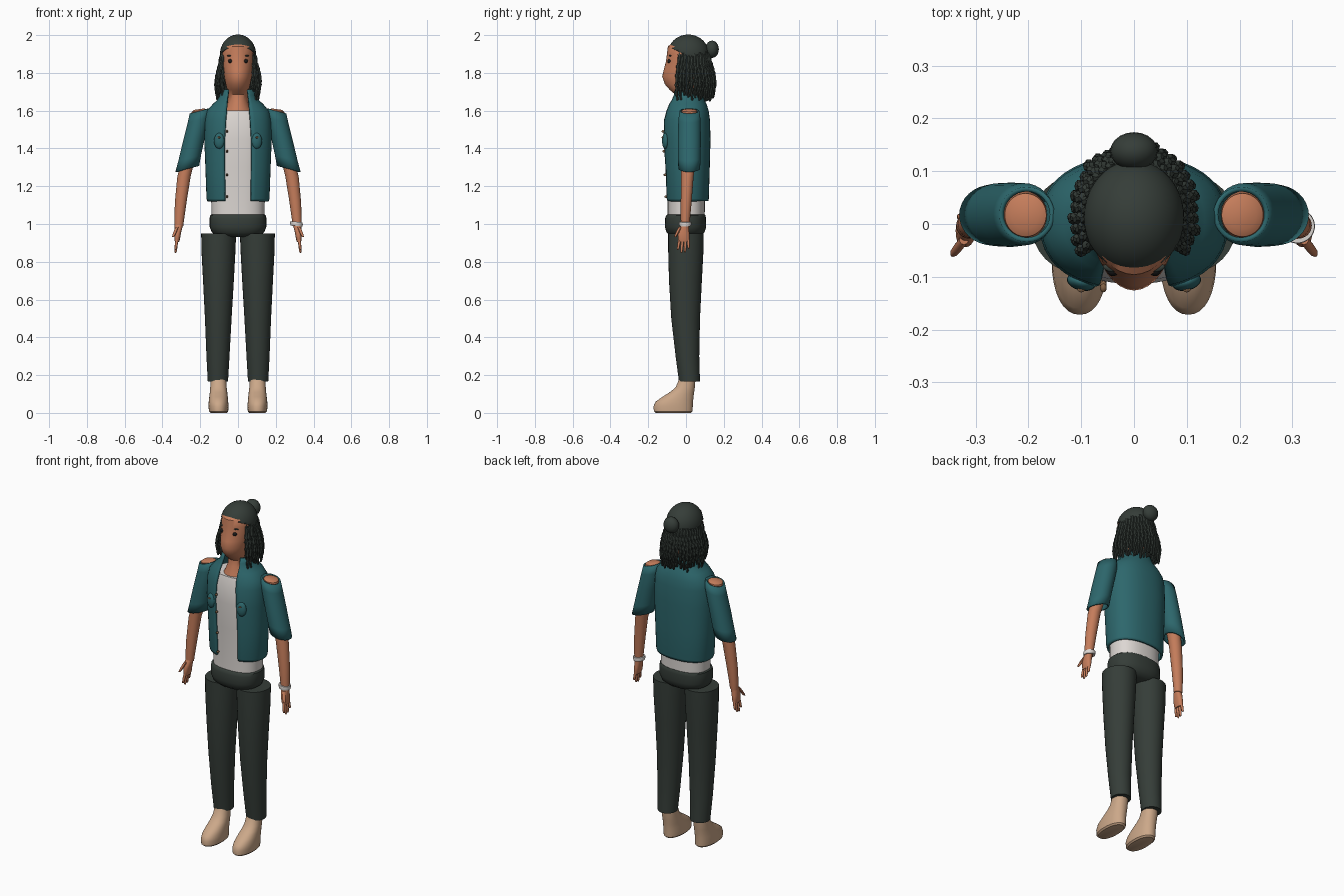
import bpy, bmesh, math, random
from mathutils import Matrix, Vector

random.seed(4)
if "Cube" in bpy.data.objects:
    bpy.data.objects.remove(bpy.data.objects["Cube"])
parts = []


def material(name, *rgb):
    m = bpy.data.materials.new(name)
    m.use_nodes = True
    m.diffuse_color = (*rgb, 1)
    bsdf = next(n for n in m.node_tree.nodes if n.type == 'BSDF_PRINCIPLED')
    bsdf.inputs["Base Color"].default_value = (*rgb, 1)
    bsdf.inputs["Roughness"].default_value = 0.8
    return m


TEAL = material("teal cloth", 0.026, 0.135, 0.15)
DARK = material("dark green grey", 0.036, 0.047, 0.04)
SKIN = material("skin", 0.56, 0.205, 0.105)
BEIGE = material("beige shoe", 0.6, 0.39, 0.25)
WHITE = material("off white", 0.72, 0.68, 0.65)
BROWN = material("brown button", 0.22, 0.12, 0.06)
BLACK = material("black eye", 0.01, 0.01, 0.01)


def finish(name, bm, mat, mirror=False, thick=0):
    bmesh.ops.recalc_face_normals(bm, faces=bm.faces)
    me = bpy.data.meshes.new(name)
    bm.to_mesh(me)
    bm.free()
    me.materials.append(mat)
    ob = bpy.data.objects.new(name, me)
    bpy.context.collection.objects.link(ob)
    if thick:
        mod = ob.modifiers.new("thickness", 'SOLIDIFY')
        mod.thickness, mod.offset = thick, 0
    if mirror:
        ob.modifiers.new("mirror", 'MIRROR').use_mirror_merge = False
    parts.append(ob)
    return ob


def skin_rings(bm, rings, closed=True, caps=True):
    """Join rows of points into a surface."""
    rows = [[bm.verts.new(p) for p in r] for r in rings]
    n = len(rows[0])
    for a, b in zip(rows, rows[1:]):
        for i in range(n if closed else n - 1):
            j = (i + 1) % n
            bm.faces.new((a[i], a[j], b[j], b[i]))
    if caps:
        bm.faces.new(rows[0])
        bm.faces.new(rows[-1])


def signed_pow(v, p):
    return math.copysign(abs(v) ** p, v)


def ring(z, x0, x1, y0, y1, e=2, n=32, start=0, slope=0):
    """Rounded outline at height z; start leaves a gap at the front."""
    pts = []
    for i in range(n):
        t = start + (2 * math.pi - 2 * start) * i / (n - 1 if start else n)
        dx = (x1 - x0) / 2 * signed_pow(math.sin(t), 2 / e)
        dy = -(y1 - y0) / 2 * signed_pow(math.cos(t), 2 / e)
        pts.append(((x0 + x1) / 2 + dx, (y0 + y1) / 2 + dy, z + slope * dx))
    return pts


def loft(name, mat, rows, e=2, n=32, slope=0, mirror=False, thick=0):
    bm = bmesh.new()
    skin_rings(bm, [ring(*r, e=e, n=n, slope=slope) for r in rows], caps=not thick)
    return finish(name, bm, mat, mirror, thick)


def centred(rows):
    return [(z, -rx, rx, y0, y1) for z, rx, y0, y1 in rows]


def ball(name, mat, loc, size, mirror=False, turn=0, seg=20):
    bm = bmesh.new()
    m = Matrix.Translation(loc) @ Matrix.Rotation(turn, 4, 'Z') @ Matrix.Diagonal((*size, 1))
    bmesh.ops.create_uvsphere(bm, u_segments=seg, v_segments=seg // 2, radius=1, matrix=m)
    return finish(name, bm, mat, mirror)


def digit(name, base, tip, r):
    """Round-ended finger."""
    a, b = Vector(base), Vector(tip)
    rows = []
    for t, k in ((0, 1), (0.5, 1), (0.85, 0.85), (0.96, 0.6), (1, 0.2)):
        p = a.lerp(b, t)
        rows.append((p.z, p.x - r * k, p.x + r * k, p.y - r * k, p.y + r * k))
    loft(name, SKIN, rows, n=10, mirror=True)


# Shoes, trousers and hips
loft("shoes", BEIGE, [
    (0, .06, .146, -.16, .025), (.008, .052, .154, -.17, .034), (.035, .05, .156, -.172, .036),
    (.06, .052, .155, -.16, .037), (.085, .054, .152, -.125, .04), (.11, .057, .149, -.085, .043),
    (.135, .06, .147, -.055, .047), (.18, .062, .145, -.036, .05)], e=2.2, mirror=True)
loft("trouser_legs", DARK, [
    (.165, .053, .16, -.037, .074), (.3, .045, .167, -.055, .07), (.5, .034, .175, -.078, .074),
    (.7, .022, .185, -.09, .084), (.85, .014, .193, -.094, .092), (.95, .01, .195, -.094, .094)],
    mirror=True)
loft("hips", DARK, centred([
    (.93, .07, -.06, .06), (.938, .11, -.085, .08), (.955, .138, -.103, .098),
    (.985, .15, -.112, .107), (1.03, .15, -.11, .105), (1.045, .148, -.106, .104),
    (1.05, .142, -.1, .1)]), e=2.4)

# Shirt under the jacket
loft("shirt", WHITE, centred([
    (1.04, .14, -.097, .099), (1.13, .142, -.097, .1), (1.3, .148, -.104, .106),
    (1.45, .155, -.113, .11), (1.55, .15, -.107, .108), (1.6, .12, -.093, .095)]), e=2.4)

# Open jacket with standing collar
bm = bmesh.new()
rows = []
for z, rx, y0, y1, gap in (
        (1.122, .157, -.1, .113, .068), (1.135, .161, -.103, .115, .068), (1.3, .167, -.11, .12, .07),
        (1.45, .173, -.12, .124, .07), (1.55, .17, -.116, .121, .064), (1.595, .16, -.104, .115, .06),
        (1.63, .13, -.092, .105, .058), (1.655, .103, -.08, .092, .056), (1.68, .09, -.07, .08, .053),
        (1.71, .083, -.063, .074, .05)):
    start = math.asin((gap / rx) ** 1.15)
    rows.append(ring(z, -rx, rx, y0, y1, e=2.3, n=40, start=start))
skin_rings(bm, rows, closed=False, caps=False)
finish("jacket", bm, TEAL, thick=.012)
ball("jacket_pockets", TEAL, (.1, -.11, 1.44), (.028, .016, .042), True, .25)
ball("pocket_buttons", BROWN, (.1, -.124, 1.458), (.008, .006, .005), True, seg=10)
for i, z in enumerate((1.49, 1.385, 1.26, 1.145)):
    y = -.121 + .016 * (1.49 - z) / .35
    ball(f"jacket_button_{i + 1}", BROWN, (-.058, y, z), (.007, .009, .007), seg=10)

# Sleeves, arms and hands
loft("sleeves", TEAL, [
    (1.292, .21, .327, -.036, .07), (1.35, .2, .311, -.038, .073), (1.45, .178, .287, -.039, .074),
    (1.55, .156, .262, -.036, .073), (1.598, .155, .251, -.03, .066)],
    slope=-.28, mirror=True, thick=.009)
loft("arms", SKIN, [
    (.985, .29, .335, -.027, .018), (1.03, .284, .337, -.028, .022), (1.12, .271, .334, -.028, .03),
    (1.25, .25, .322, -.026, .04), (1.32, .232, .307, -.026, .05), (1.45, .192, .275, -.03, .062),
    (1.57, .164, .25, -.028, .062), (1.6, .166, .245, -.024, .058), (1.608, .18, .232, -.01, .044)],
    slope=-.15, mirror=True)
loft("palms", SKIN, [
    (.905, .312, .334, -.038, .015), (.92, .307, .337, -.043, .019), (.95, .302, .338, -.044, .018),
    (.98, .295, .336, -.034, .015), (1.0, .292, .334, -.026, .016)], e=2.3, n=20, mirror=True)
for name, k, tip in (("index_fingers", 0, .862), ("middle_fingers", 1, .846),
                     ("ring_fingers", 2, .85), ("little_fingers", 3, .87)):
    digit(name, (.323, -.034 + .015 * k, .92), (.331, -.043 + .019 * k, tip), .0075)
digit("thumbs", (.322, -.03, .985), (.344, -.058, .93), .009)
loft("bracelet", WHITE, [
    (.99, .279, .341, -.035, .027), (1.0, .276, .343, -.037, .029), (1.012, .277, .342, -.036, .028)],
    slope=-.1)

# Head and neck
loft("head", SKIN, centred([
    (1.58, .085, -.086, .07), (1.61, .064, -.08, .06), (1.65, .052, -.06, .052),
    (1.685, .052, -.056, .056), (1.71, .057, -.086, .06), (1.74, .065, -.112, .068),
    (1.78, .073, -.126, .08), (1.82, .079, -.117, .09), (1.86, .084, -.106, .098),
    (1.9, .086, -.101, .102), (1.94, .081, -.096, .096), (1.97, .055, -.06, .07)]), e=1.9)
ball("eyes", BLACK, (.04, -.087, 1.862), (.012, .012, .012), True)
ball("eyebrows", DARK, (.047, -.084, 1.891), (.013, .006, .004), True, .35, seg=12)

# Hair cap trimmed along a sloped hairline, and bun
cap = bmesh.new()
bmesh.ops.create_uvsphere(cap, u_segments=40, v_segments=24, radius=1,
                          matrix=Matrix.Translation((0, .012, 1.9)) @ Matrix.Diagonal((.092, .106, .1, 1)))
bmesh.ops.bisect_plane(cap, geom=cap.verts[:] + cap.edges[:] + cap.faces[:], clear_inner=True,
                       plane_co=(0, -.09, 1.938), plane_no=(0, .5, 1))
finish("hair_cap", cap, DARK, thick=.006)
ball("hair_bun", DARK, (0, .138, 1.925), (.045, .036, .046))


def braid(bm, angle, spread, end):
    """One hanging plaited strand, starting under the cap edge."""
    c, s = math.cos(angle), math.sin(angle)
    top = 1.915 - .02 * abs(c) + random.uniform(-.008, .008)
    steps, rings = 44, []
    for i in range(steps + 1):
        t = i / steps
        out = .93 + spread * math.sin(min(1, t * 1.35) * math.pi / 2) - .1 * max(0, t - .7) / .3
        wave = t * 10 * math.pi
        r = (.0075 + .003 * abs(math.sin(wave))) * (1 - .45 * t ** 3)
        x = .087 * c * out + .0025 * math.sin(wave) * s
        y = .016 + .1 * s * out - .0025 * math.sin(wave) * c
        z = top - (top - end) * t + .02 * math.sin(min(1, t * 5) * math.pi)
        rings.append(ring(z, x - r, x + r, y - r, y + r, n=7))
    skin_rings(bm, rings)


# Braids in two layers around the sides and back
for name, count, spread in (("outer_braids", 27, .42), ("inner_braids", 22, .18)):
    bm = bmesh.new()
    for i in range(count):
        a = math.radians(-30 + 240 * i / (count - 1))
        braid(bm, a, spread + random.uniform(-.05, .05), random.uniform(1.645, 1.69))
    finish(name, bm, DARK)

# Smooth shading with crisp edges
bpy.ops.object.select_all(action='DESELECT')
for ob in parts:
    ob.select_set(True)
bpy.context.view_layer.objects.active = parts[0]
bpy.ops.object.shade_smooth_by_angle(angle=math.radians(40))
